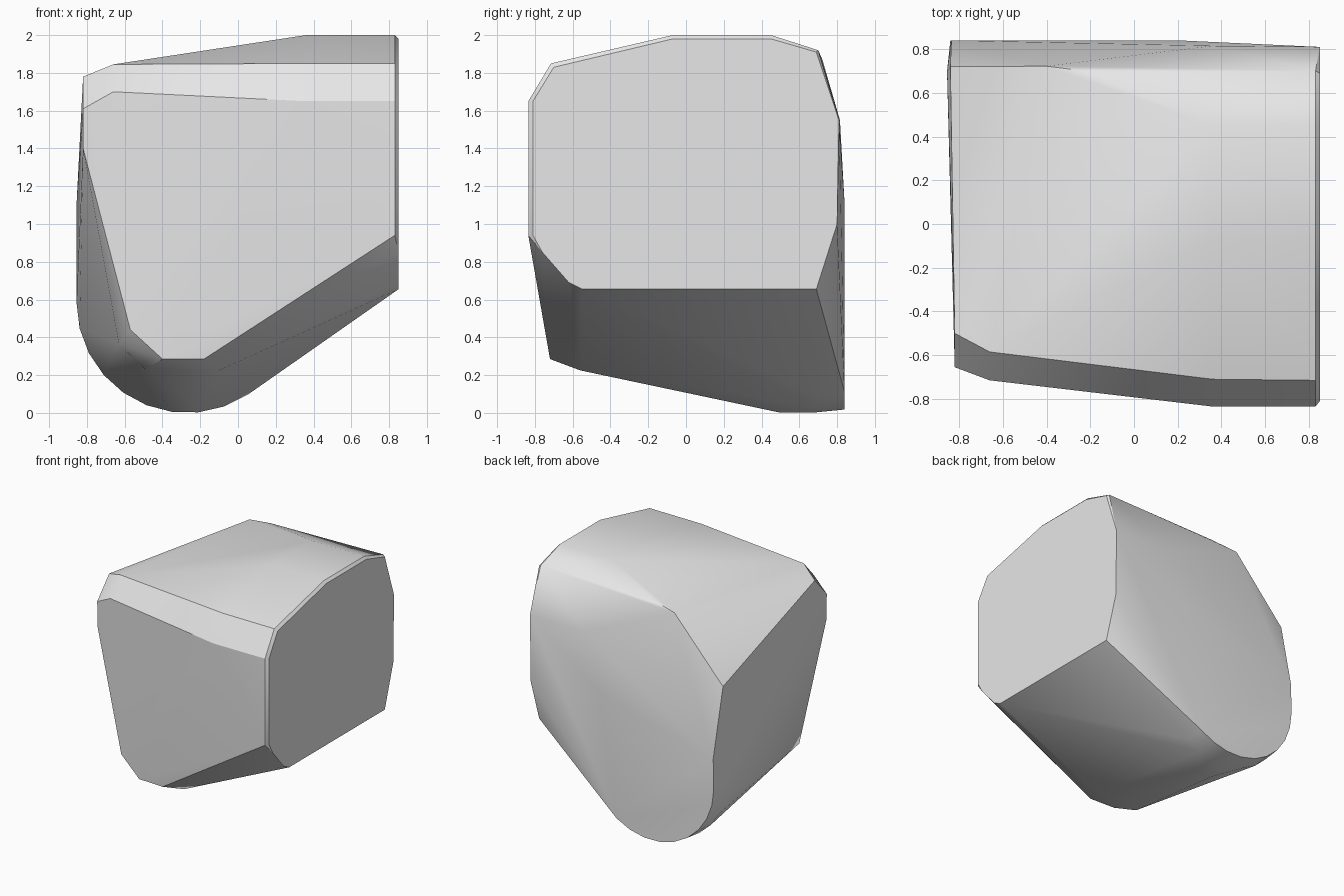
import bpy
import bmesh
from math import cos, sin, radians

# Remove the default object only
default_object = bpy.data.objects.get("Cube")
if default_object:
    bpy.data.objects.remove(default_object, do_unlink=True)


def make_material(name, colour):
    material = bpy.data.materials.new(name)
    material.use_nodes = True
    material.diffuse_color = colour
    material.node_tree.nodes["Principled BSDF"].inputs["Base Color"].default_value = colour
    return material


def rounded_keel(y, radius, steps=9):
    """Round lower left end of the boulder, as an arc across x and z."""
    angles = [radians(180 + 13.7 * i) for i in range(steps + 1)]
    return [(-0.27 + radius * cos(a), y, 0.585 + radius * sin(a)) for a in angles]


# Right side: a flat, many-sided end facet, as (y, z)
right_outline = [(-0.55, 0.655), (-0.62, 0.69), (-0.76, 0.85), (-0.81, 0.94),
                 (-0.81, 1.65), (-0.7, 1.83), (-0.07, 1.98), (0.45, 1.98),
                 (0.69, 1.91), (0.81, 1.55), (0.8, 1.0), (0.69, 0.655)]
right_facet = [(0.85, y, z) for y, z in right_outline]

# Front face, with its chipped lower corner
front_face = [(0.83, -0.835, 1.65), (0.36, -0.835, 1.65), (-0.66, -0.715, 1.7),
              (-0.82, -0.655, 1.61), (-0.82, -0.65, 1.4), (-0.57, -0.7, 0.44),
              (-0.4, -0.71, 0.285), (-0.18, -0.72, 0.285), (0.83, -0.835, 0.94)]
front_underside = [(-0.1, -0.56, 0.225), (-0.49, -0.56, 0.23), (-0.63, -0.57, 0.365)]

# Sloping top with its front and back rims
front_rim = [(0.83, -0.715, 1.85), (0.36, -0.71, 1.85),
             (-0.66, -0.585, 1.845), (-0.82, -0.5, 1.78)]
crown = [(x, y, 2.0) for x in (0.36, 0.83) for y in (-0.07, 0.45)]
back_rim = [(0.83, 0.7, 1.92), (-0.19, 0.695, 1.905),
            (-0.4, 0.722, 1.87), (-0.84, 0.72, 1.38)]

# Back and left faces, running down to the round keel
back_face = [(0.36, 0.815, 1.55), (0.2, 0.84, 1.1), (-0.835, 0.84, 0.83)]
left_face = [(-0.855, 0.7, 1.1)]
keel = rounded_keel(0.69, 0.585) + rounded_keel(0.84, 0.57)
keel += rounded_keel(0.49, 0.585)[6:8]

# Wrap every facet into one chiselled solid
bm = bmesh.new()
for group in (right_facet, front_face, front_underside, front_rim, crown,
              back_rim, back_face, left_face, keel):
    for point in group:
        bm.verts.new(point)
hull = bmesh.ops.convex_hull(bm, input=bm.verts[:])
unused = {v for v in hull["geom_interior"] + hull["geom_unused"]
          if isinstance(v, bmesh.types.BMVert)}
bmesh.ops.delete(bm, geom=list(unused), context="VERTS")
bmesh.ops.dissolve_limit(bm, angle_limit=radians(1), verts=bm.verts[:], edges=bm.edges[:])
bmesh.ops.recalc_face_normals(bm, faces=bm.faces[:])

mesh = bpy.data.meshes.new("boulder")
bm.to_mesh(mesh)
bm.free()
mesh.materials.append(make_material("stone grey", (0.8, 0.8, 0.8, 1.0)))
boulder = bpy.data.objects.new("boulder", mesh)
bpy.context.collection.objects.link(boulder)

# Soft shading over the shallow facets, crisp main edges
bpy.ops.object.select_all(action="DESELECT")
boulder.select_set(True)
bpy.context.view_layer.objects.active = boulder
bpy.ops.object.shade_smooth_by_angle(angle=radians(30))
